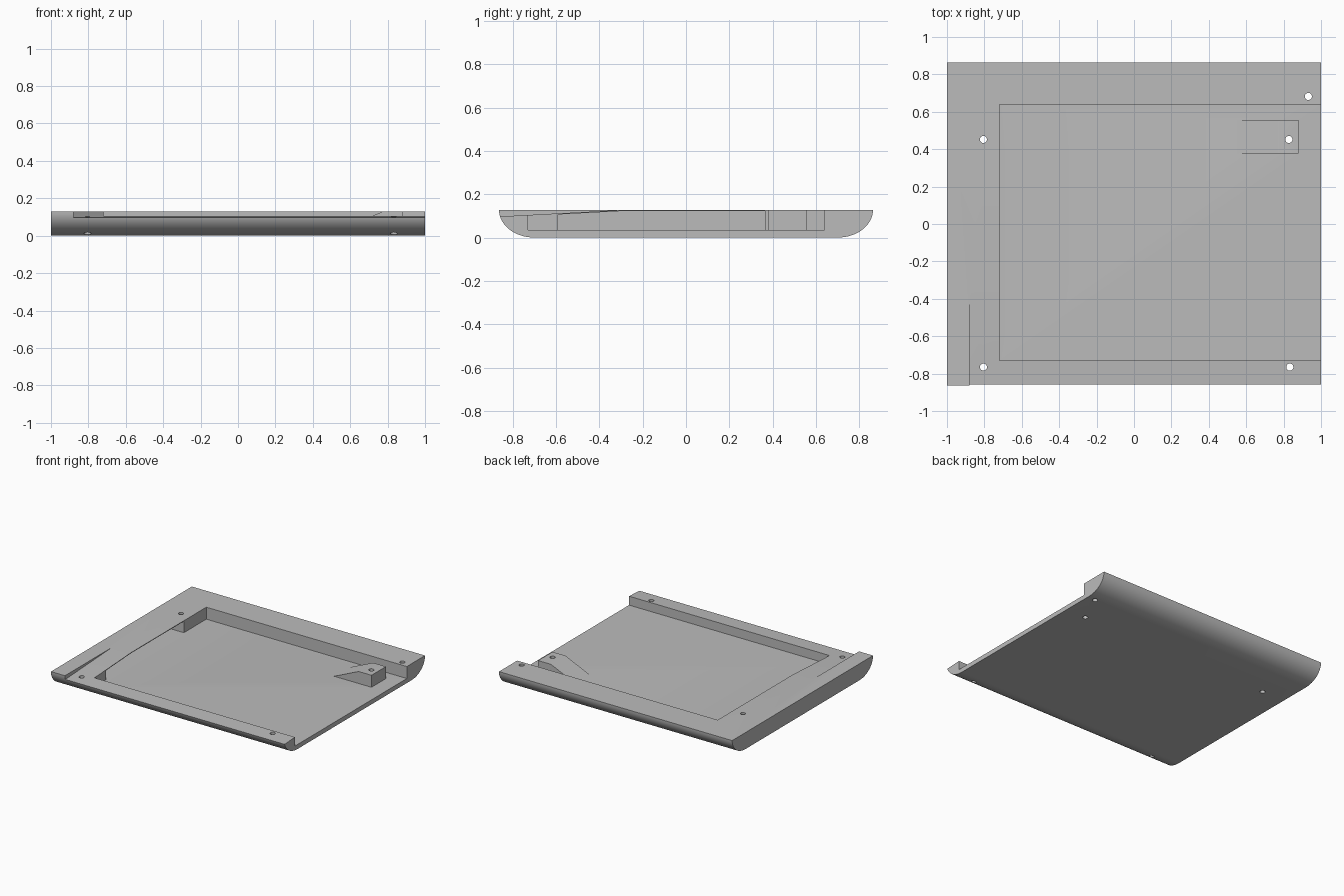
import bpy, bmesh, math

if "Cube" in bpy.data.objects:
    bpy.data.objects.remove(bpy.data.objects["Cube"])

TOP, FLOOR = 0.128, 0.035

grey = bpy.data.materials.new("light grey")
grey.diffuse_color = (0.5, 0.5, 0.5, 1)
grey.use_nodes = True
grey.node_tree.nodes["Principled BSDF"].inputs["Base Color"].default_value = grey.diffuse_color


def prism(name, profile, axis, lo, hi):
    """Extrude a 2D profile along x (profile is y,z) or y (profile is x,z)."""
    bm = bmesh.new()
    place = {"x": lambda p, d: (d, p[0], p[1]),
             "y": lambda p, d: (p[0], d, p[1])}[axis]
    face = bm.faces.new([bm.verts.new(place(p, lo)) for p in profile])
    ext = bmesh.ops.extrude_face_region(bm, geom=[face])
    shift = (hi - lo, 0, 0) if axis == "x" else (0, hi - lo, 0)
    bmesh.ops.translate(bm, vec=shift, verts=[v for v in ext["geom"] if isinstance(v, bmesh.types.BMVert)])
    bmesh.ops.recalc_face_normals(bm, faces=bm.faces)
    mesh = bpy.data.meshes.new(name)
    bm.to_mesh(mesh)
    bm.free()
    mesh.materials.append(grey)
    obj = bpy.data.objects.new(name, mesh)
    bpy.context.collection.objects.link(obj)
    return obj


def combine(target, tool, operation):
    """Apply a boolean and discard the tool."""
    mod = target.modifiers.new("cut", "BOOLEAN")
    mod.operation, mod.solver, mod.object = operation, "EXACT", tool
    bpy.ops.object.select_all(action="DESELECT")
    bpy.context.view_layer.objects.active = target
    target.select_set(True)
    bpy.ops.object.modifier_apply(modifier=mod.name)
    bpy.data.objects.remove(tool, do_unlink=True)


def rect(a0, a1, b0, b1):
    return [(a0, b0), (a1, b0), (a1, b1), (a0, b1)]


def slope(y):
    """Height of the lowered front surface."""
    return TOP if y > -0.28 else TOP + (y + 0.28) * 0.031 / 0.58


# Slab with rounded front and back undersides
arc = [(0.70 + 0.163 * math.sin(a), TOP - TOP * math.cos(a))
       for a in (math.radians(90 * i / 16) for i in range(17))]
tray = prism("tray", arc + [(-y, z) for y, z in reversed(arc)], "x", -1, 1)

# Front surface falling gently, leaving a raised strip on the left
combine(tray, prism("slope_cutter", [(-0.28, TOP), (-0.28, 0.2), (-0.95, 0.2), (-0.95, slope(-0.95))],
                    "x", -0.88, 1.1), "DIFFERENCE")

# Pocket open on the right
combine(tray, prism("pocket_cutter", rect(-0.73, 0.64, FLOOR, 0.2), "x", -0.72, 1.1), "DIFFERENCE")

# Slot running under the left rim
t = 0.005
combine(tray, prism("slot_cutter", [(-0.59, FLOOR), (0.365, FLOOR), (0.365, TOP - t),
                                    (-0.28, TOP - t), (-0.59, slope(-0.59) - t)],
                    "x", -0.92, -0.70), "DIFFERENCE")

# Ramped screw block inside the pocket
combine(tray, prism("screw_block", [(0.56, 0.02), (0.88, 0.02), (0.88, TOP), (0.77, TOP), (0.56, FLOOR)],
                    "y", 0.378, 0.555), "UNION")

# Screw holes
for x, y in [(-0.805, 0.452), (0.828, 0.452), (0.932, 0.682), (-0.805, -0.765), (0.833, -0.765)]:
    bpy.ops.mesh.primitive_cylinder_add(vertices=24, radius=0.019, depth=0.6, location=(x, y, 0.1))
    hole = bpy.context.object
    hole.data.materials.append(grey)
    combine(tray, hole, "DIFFERENCE")

bpy.ops.object.shade_smooth_by_angle(angle=math.radians(25))
